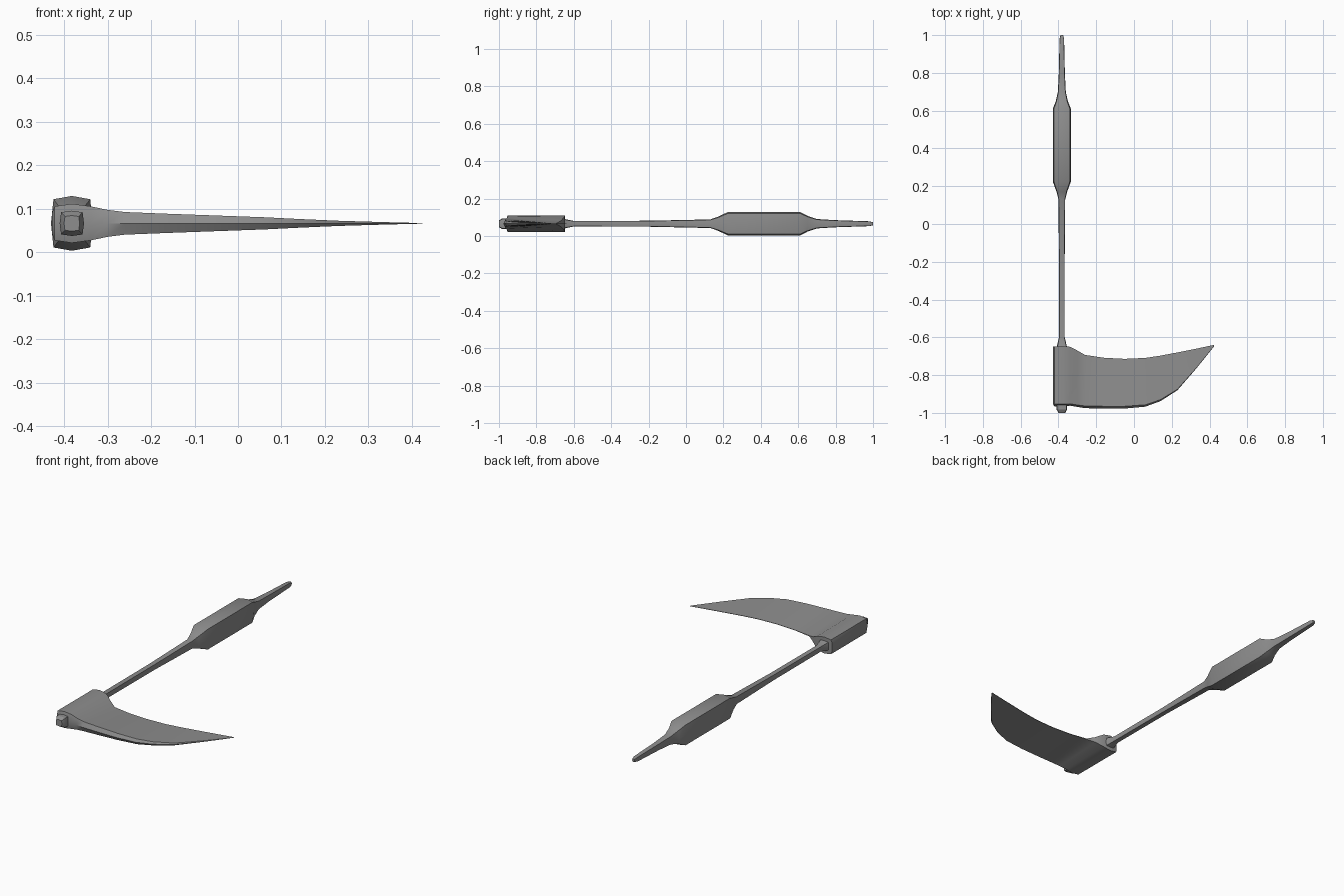
import bpy, bmesh, math

old = bpy.data.objects.get("Cube")
if old:
    bpy.data.objects.remove(old)

AXIS_X, MID_Z = -0.382, 0.066

steel = bpy.data.materials.new("dark grey")
steel.use_nodes = True
GREY = (0.27, 0.27, 0.27, 1)
steel.diffuse_color = GREY
steel.node_tree.nodes["Principled BSDF"].inputs["Base Color"].default_value = GREY


def loft(name, sections, angle):
    """Skin a row of closed cross-sections and cap both ends."""
    bm = bmesh.new()
    rings = [[bm.verts.new(p) for p in s] for s in sections]
    for a, b in zip(rings, rings[1:]):
        n = len(a)
        for i in range(n):
            j = (i + 1) % n
            bm.faces.new((a[i], a[j], b[j], b[i]))
    bm.faces.new(rings[0])
    bm.faces.new(rings[-1])
    bmesh.ops.recalc_face_normals(bm, faces=bm.faces)
    mesh = bpy.data.meshes.new(name)
    bm.to_mesh(mesh)
    bm.free()
    obj = bpy.data.objects.new(name, mesh)
    bpy.context.collection.objects.link(obj)
    mesh.materials.append(steel)
    bpy.ops.object.select_all(action='DESELECT')
    obj.select_set(True)
    bpy.context.view_layer.objects.active = obj
    bpy.ops.object.shade_smooth_by_angle(angle=math.radians(angle))


def bulged_square(y, rx, rz):
    """Eight-point square section with slightly bowed sides."""
    k = 0.88
    pts = [(1, 0), (k, k), (0, 1), (-k, k), (-1, 0), (-k, -k), (0, -1), (k, -k)]
    return [(AXIS_X + u * rx, y, MID_Z + v * rz) for u, v in pts]


def blade_section(x, back, edge, thick, edge_thick, bow):
    """Wedge section: bowed thick spine at the front, cutting edge behind."""
    return [(x, back, MID_Z),
            (x, back + bow, MID_Z + thick),
            (x, edge, MID_Z + edge_thick),
            (x, edge, MID_Z - edge_thick),
            (x, back + bow, MID_Z - thick)]


# Shaft with its swollen hand grip: y, half width, half height
shaft = [(-0.66, 0.032, 0.03), (-0.645, 0.026, 0.024), (-0.6, 0.015, 0.015),
         (-0.2, 0.015, 0.016), (0.13, 0.018, 0.023), (0.17, 0.028, 0.037),
         (0.225, 0.048, 0.063), (0.61, 0.048, 0.063), (0.65, 0.032, 0.042),
         (0.7, 0.021, 0.025), (0.8, 0.016, 0.019), (0.98, 0.012, 0.013),
         (1.0, 0.007, 0.008)]
loft("shaft", [bulged_square(*s) for s in shaft], 50)

# Stepped end cap in front of the socket
cap = [(-0.94, 0.028, 0.029), (-0.982, 0.028, 0.029), (-1.0, 0.018, 0.018)]
loft("end_cap", [bulged_square(*s) for s in cap], 30)

# Socket and blade in one skin: x, back, edge, thick, edge thick, bow
blade = [(-0.428, -0.955, -0.65, 0.022, 0.022, 0.006),
         (-0.422, -0.965, -0.648, 0.039, 0.039, 0.012),
         (-0.382, -0.966, -0.647, 0.045, 0.045, 0.012),
         (-0.338, -0.962, -0.65, 0.039, 0.036, 0.01),
         (-0.3, -0.968, -0.67, 0.031, 0.015, 0.01),
         (-0.26, -0.975, -0.693, 0.026, 0.002, 0.012),
         (-0.16, -0.977, -0.708, 0.022, 0.001, 0.012),
         (-0.05, -0.977, -0.714, 0.018, 0.001, 0.012),
         (0.06, -0.967, -0.709, 0.014, 0.001, 0.01),
         (0.14, -0.938, -0.697, 0.01, 0.001, 0.008),
         (0.23, -0.88, -0.68, 0.006, 0.001, 0.005),
         (0.33, -0.765, -0.66, 0.003, 0.001, 0.003),
         (0.424, -0.648, -0.64, 0.0006, 0.0005, 0.001)]
loft("socket_and_blade", [blade_section(*s) for s in blade], 40)
